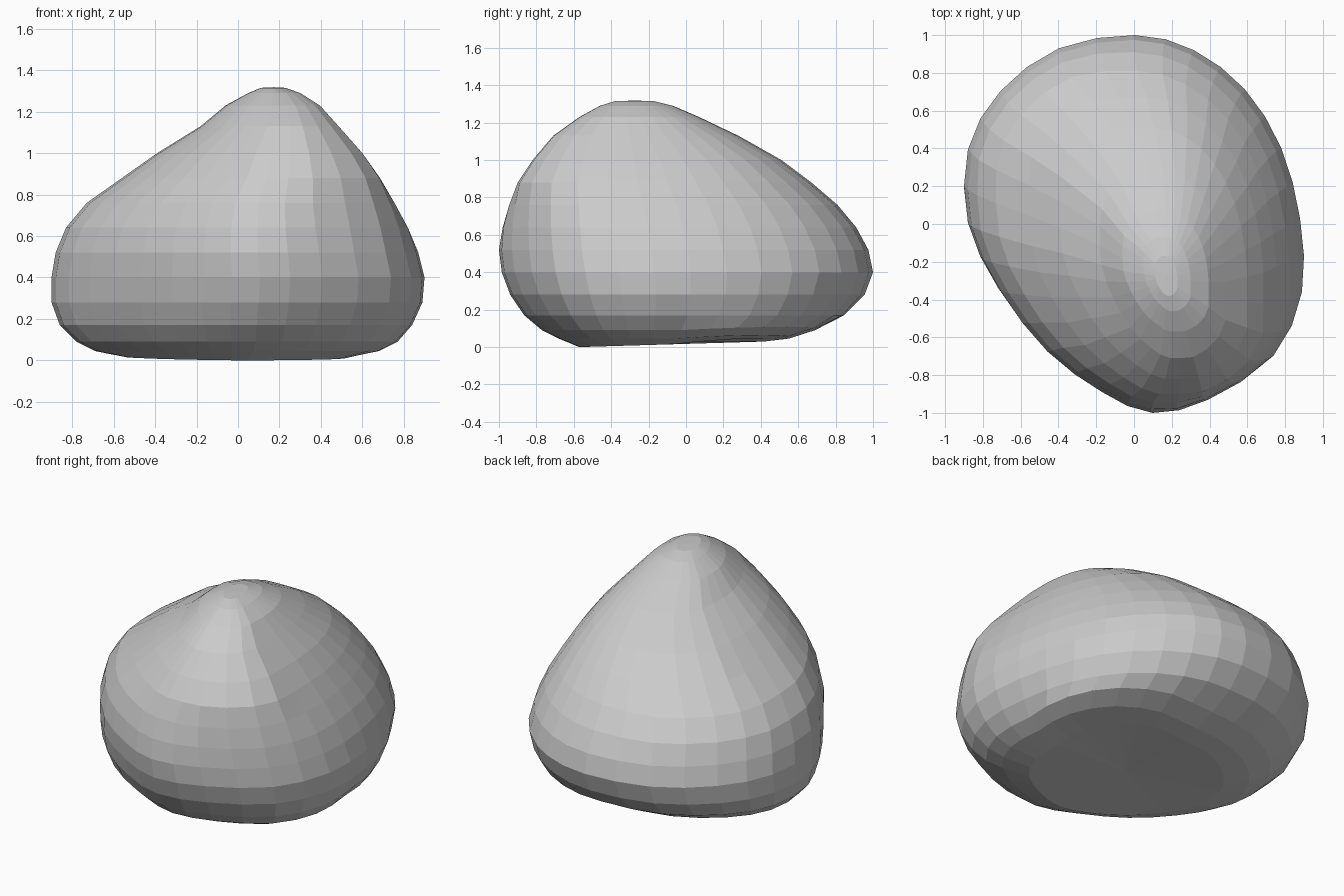
import bpy, bmesh
from mathutils import Vector

if "Cube" in bpy.data.objects:
    bpy.data.objects.remove(bpy.data.objects["Cube"])

# Plan outline, clockwise from the back
OUTLINE = [(0, 1), (.31, .92), (.58, .71), (.77, .4), (.87, .02), (.88, -.37),
           (.73, -.71), (.4, -.93), (.1, -1), (-.17, -.89), (-.47, -.67),
           (-.72, -.35), (-.88, 0), (-.88, .39), (-.71, .7), (-.4, .93)]

# Horizontal slices: height, x min, x max, y min, y max
SLICES = [(.015, -.55, .52, -.57, .42), (.045, -.69, .68, -.68, .55),
          (.09, -.78, .77, -.77, .69), (.17, -.86, .84, -.865, .845),
          (.28, -.9, .89, -.94, .955), (.4, -.9, .9, -.985, 1),
          (.52, -.88, .87, -1, .975), (.64, -.83, .82, -.98, .91),
          (.76, -.73, .755, -.945, .81), (.88, -.56, .685, -.9, .67),
          (1.0, -.39, .6, -.82, .51), (1.13, -.18, .485, -.71, .28),
          (1.23, -.06, .395, -.57, .07), (1.29, .05, .3, -.46, -.07),
          (1.315, .11, .23, -.38, -.17)]


def smooth_loop(pts):
    """Double the point count with Catmull-Rom midpoints, fitted to -1..1."""
    p = [Vector(q) for q in pts]
    n = len(p)
    out = []
    for i in range(n):
        a, b, c, d = p[i - 1], p[i], p[(i + 1) % n], p[(i + 2) % n]
        out += [b, (9 * (b + c) - a - d) / 16]
    xs, ys = [v.x for v in out], [v.y for v in out]

    def fit(t, s):
        return 2 * (t - min(s)) / (max(s) - min(s)) - 1
    return [(fit(v.x, xs), fit(v.y, ys)) for v in out]


def corner_push(u, v, z):
    """Square the back right foot; fill the shoulders along the ridge."""
    if z < .25:
        k = .25 if z < .12 else .07
        return 1 + k * max(u, 0) * max(v, 0)
    k = .15 * min(1, max(0, (z - .55) / .35))
    return 1 + k * max(-u * v, 0)


loop = smooth_loop(OUTLINE)
bm = bmesh.new()
rings = []
for k, (z, x0, x1, y0, y1) in enumerate(SLICES):
    ring = []
    for u, v in loop:
        s = corner_push(u, v, z)
        x = (x0 + x1) / 2 + max(-1, min(1, u * s)) * (x1 - x0) / 2
        y = (y0 + y1) / 2 + max(-1, min(1, v * s)) * (y1 - y0) / 2
        # the underside tips down slightly towards the front
        tilt = .03 * (y + .07) if k == 0 else 0
        # the lower edge climbs at the back right foot
        lift = .04 * max(u, 0) * max(v, 0) if k < 3 else 0
        ring.append(bm.verts.new((x, y, z + tilt + lift)))
    rings.append(ring)

# Skin between slices
n = len(loop)
for lo, hi in zip(rings, rings[1:]):
    for i in range(n):
        j = (i + 1) % n
        bm.faces.new((lo[i], hi[i], hi[j], lo[j]))

# Crown and slightly hollow underside
for ring, height in ((rings[0], .03), (rings[-1], 1.318)):
    c = sum((v.co for v in ring), Vector()) / n
    centre = bm.verts.new((c.x, c.y, height))
    for i in range(n):
        bm.faces.new((ring[i], ring[(i + 1) % n], centre))

bmesh.ops.recalc_face_normals(bm, faces=bm.faces)
mesh = bpy.data.meshes.new("rock")
bm.to_mesh(mesh)
bm.free()
bpy.context.collection.objects.link(bpy.data.objects.new("rock", mesh))
